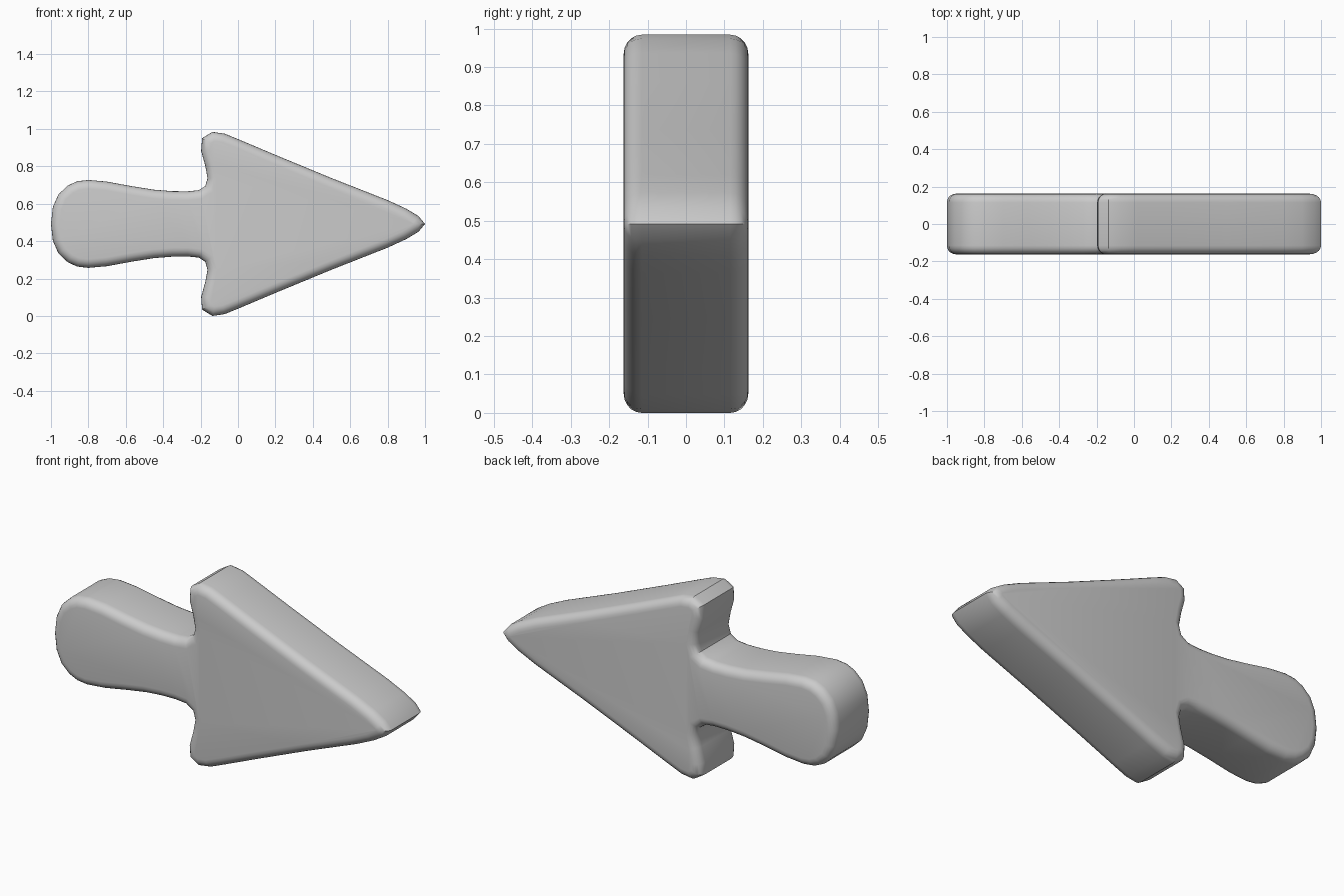
import bpy, bmesh, math

cube = bpy.data.objects.get("Cube")
if cube:
    bpy.data.objects.remove(cube, do_unlink=True)

HALF_DEPTH = 0.162
MID = 0.492

# Upper half of the arrow outline, tail to tip: x and height above the middle
upper = [(-1, 0), (-0.99, 0.09), (-0.96, 0.158), (-0.91, 0.205), (-0.86, 0.228),
         (-0.8, 0.235), (-0.7, 0.226), (-0.57, 0.202), (-0.45, 0.183),
         (-0.35, 0.175), (-0.27, 0.174), (-0.21, 0.18), (-0.175, 0.203),
         (-0.163, 0.245), (-0.175, 0.31), (-0.197, 0.39), (-0.192, 0.458),
         (-0.137, 0.492), (-0.07, 0.482), (0.02, 0.445), (0.2, 0.369),
         (0.5, 0.245), (0.8, 0.127), (0.9, 0.081), (0.965, 0.042), (1, 0)]
outline = upper + [(x, -h) for x, h in reversed(upper[1:-1])]

# Body: extruded outline
bm = bmesh.new()
front = bm.faces.new([bm.verts.new((x, -HALF_DEPTH, MID + h)) for x, h in outline])
extruded = bmesh.ops.extrude_face_region(bm, geom=[front], use_keep_orig=True)
for item in extruded["geom"]:
    if isinstance(item, bmesh.types.BMVert):
        item.co.y = HALF_DEPTH
bmesh.ops.recalc_face_normals(bm, faces=bm.faces[:])

# Rounded rims around the front and back
rims = [e for e in bm.edges if abs(e.verts[0].co.y - e.verts[1].co.y) < 0.01]
bmesh.ops.bevel(bm, geom=rims, offset=0.047, offset_type='OFFSET', segments=5,
                profile=0.5, affect='EDGES', clamp_overlap=False)
bmesh.ops.recalc_face_normals(bm, faces=bm.faces[:])

mesh = bpy.data.meshes.new("arrow_body")
bm.to_mesh(mesh)
bm.free()
arrow = bpy.data.objects.new("arrow_body", mesh)
bpy.context.collection.objects.link(arrow)

# Plain grey surface
grey = bpy.data.materials.new("light_grey")
grey.use_nodes = True
colour = (0.6, 0.6, 0.6, 1)
grey.diffuse_color = colour
grey.node_tree.nodes["Principled BSDF"].inputs["Base Color"].default_value = colour
mesh.materials.append(grey)

# Smooth shading with creases at the tip and barbs
bpy.ops.object.select_all(action='DESELECT')
arrow.select_set(True)
bpy.context.view_layer.objects.active = arrow
bpy.ops.object.shade_smooth_by_angle(angle=math.radians(35))
